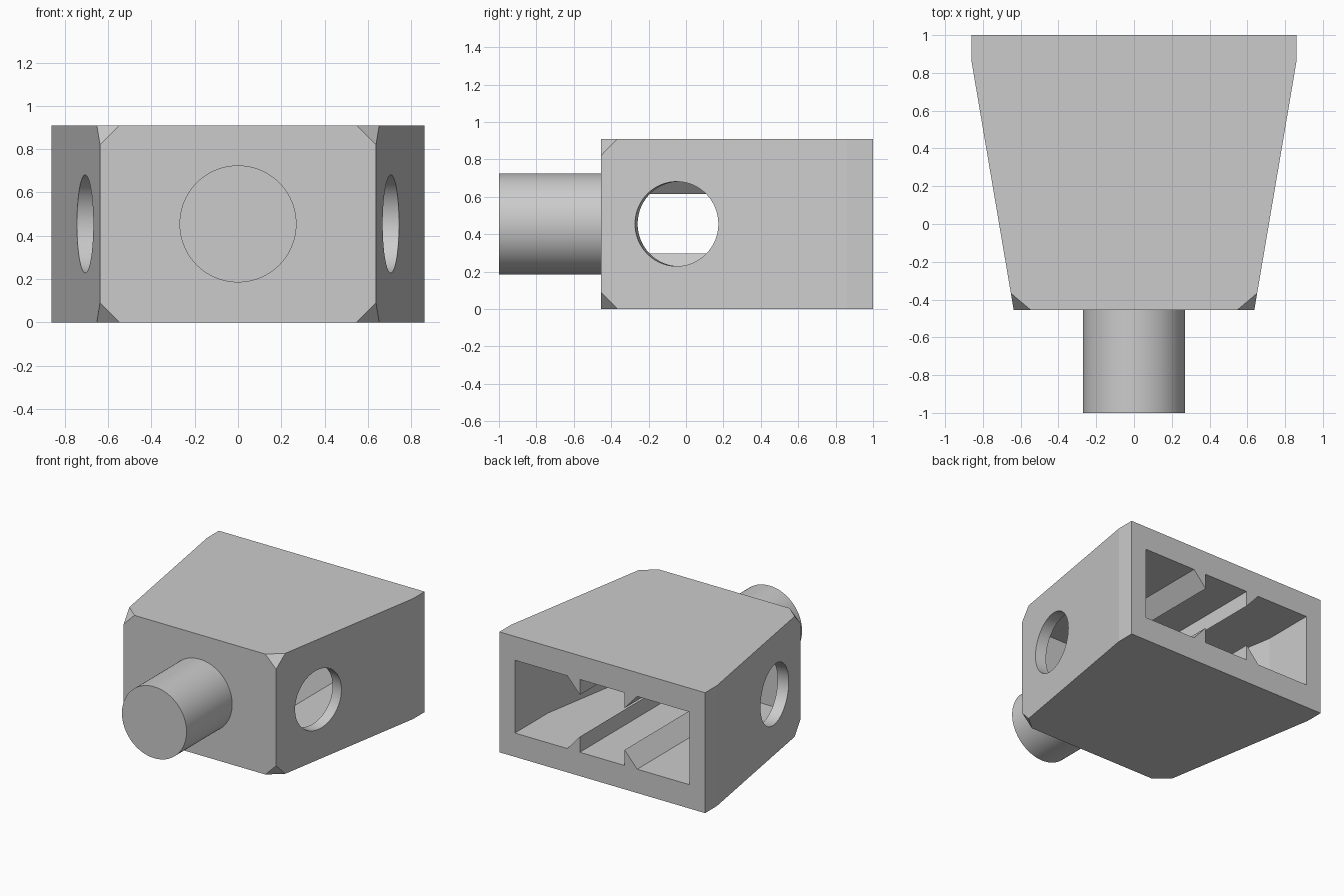
import bpy
import bmesh
import math
from mathutils import Matrix, Vector

cube = bpy.data.objects.get("Cube")
if cube:
    bpy.data.objects.remove(cube, do_unlink=True)

HEIGHT, MID = 0.91, 0.455
FRONT, BACK = -0.455, 1.0
WALL = 0.18            # floor and ceiling thickness
CAVITY_FRONT = FRONT + 0.09
TAPER = math.atan2(0.86 - 0.637, 0.86 - FRONT)

grey = bpy.data.materials.new("light_grey")
grey.use_nodes = True
grey.diffuse_color = (0.6, 0.6, 0.6, 1)
grey.node_tree.nodes["Principled BSDF"].inputs["Base Color"].default_value = (0.6, 0.6, 0.6, 1)


def add_object(name, bm):
    bmesh.ops.recalc_face_normals(bm, faces=bm.faces)
    mesh = bpy.data.meshes.new(name)
    bm.to_mesh(mesh)
    bm.free()
    obj = bpy.data.objects.new(name, mesh)
    bpy.context.collection.objects.link(obj)
    mesh.materials.append(grey)
    return obj


def prism(points, direction):
    """Extrude a closed outline along a direction."""
    bm = bmesh.new()
    face = bm.faces.new([bm.verts.new(p) for p in points])
    new = bmesh.ops.extrude_face_region(bm, geom=[face])["geom"]
    verts = [g for g in new if isinstance(g, bmesh.types.BMVert)]
    bmesh.ops.translate(bm, verts=verts, vec=direction)
    return bm


def plan(half, z):
    """Mirror a half outline in plan."""
    return [(x, y, z) for x, y in half] + [(-x, y, z) for x, y in reversed(half)]


def cylinder(radius, start, end):
    start, end = Vector(start), Vector(end)
    axis = end - start
    turn = axis.to_track_quat("Z", "Y").to_matrix().to_4x4()
    bm = bmesh.new()
    bmesh.ops.create_cone(bm, cap_ends=True, segments=96, radius1=radius, radius2=radius,
                          depth=axis.length,
                          matrix=Matrix.Translation((start + end) / 2) @ turn)
    return bm


def cut(target, cutter):
    cutter.hide_render = True
    mod = target.modifiers.new("cut", "BOOLEAN")
    mod.operation = "DIFFERENCE"
    mod.solver = "EXACT"
    mod.object = cutter
    bpy.context.view_layer.objects.active = target
    bpy.ops.object.modifier_apply(modifier=mod.name)
    bpy.data.objects.remove(cutter, do_unlink=True)


def smooth(obj):
    bpy.ops.object.select_all(action="DESELECT")
    obj.select_set(True)
    bpy.context.view_layer.objects.active = obj
    bpy.ops.object.shade_smooth_by_angle(angle=math.radians(5))


# Tapered housing with its four front corners cut off
bm = prism(plan([(0.637, FRONT), (0.86, 0.86), (0.86, BACK)], 0), (0, 0, HEIGHT))
corners = [v for v in bm.verts if v.co.y < FRONT + 0.01]
bmesh.ops.bevel(bm, geom=corners, offset=0.09, segments=1, affect="VERTICES")
housing = add_object("housing", bm)

# Cavity open at the back
narrow = 0.73 - (0.6 - CAVITY_FRONT) * math.tan(TAPER)
bm = prism(plan([(narrow, CAVITY_FRONT), (0.73, 0.6), (0.73, BACK + 0.1)], WALL),
           (0, 0, HEIGHT - 2 * WALL))
cut(housing, add_object("cavity_cutter", bm))

# Round holes square to the sloping side walls
for side in (1, -1):
    centre = Vector((side * 0.706, -0.05, MID))
    reach = Vector((side * math.cos(TAPER), -math.sin(TAPER), 0)) * 0.2
    cut(housing, add_object("hole_cutter", cylinder(0.226, centre - reach, centre + reach)))
smooth(housing)

# Wedge ribs along floor and ceiling, upright on the inner side
for level, base, tip in (("lower", WALL, 0.298), ("upper", HEIGHT - WALL, 0.614)):
    for name, side in (("left", 1), ("right", -1)):
        outline = [(side * x, CAVITY_FRONT, z)
                   for x, z in ((0.187, base), (0.187, tip), (0.292, base))]
        add_object(f"{level}_{name}_rib", prism(outline, (0, BACK - CAVITY_FRONT, 0)))

# Round peg on the front
smooth(add_object("front_peg", cylinder(0.27, (0, -1, MID), (0, FRONT, MID))))
